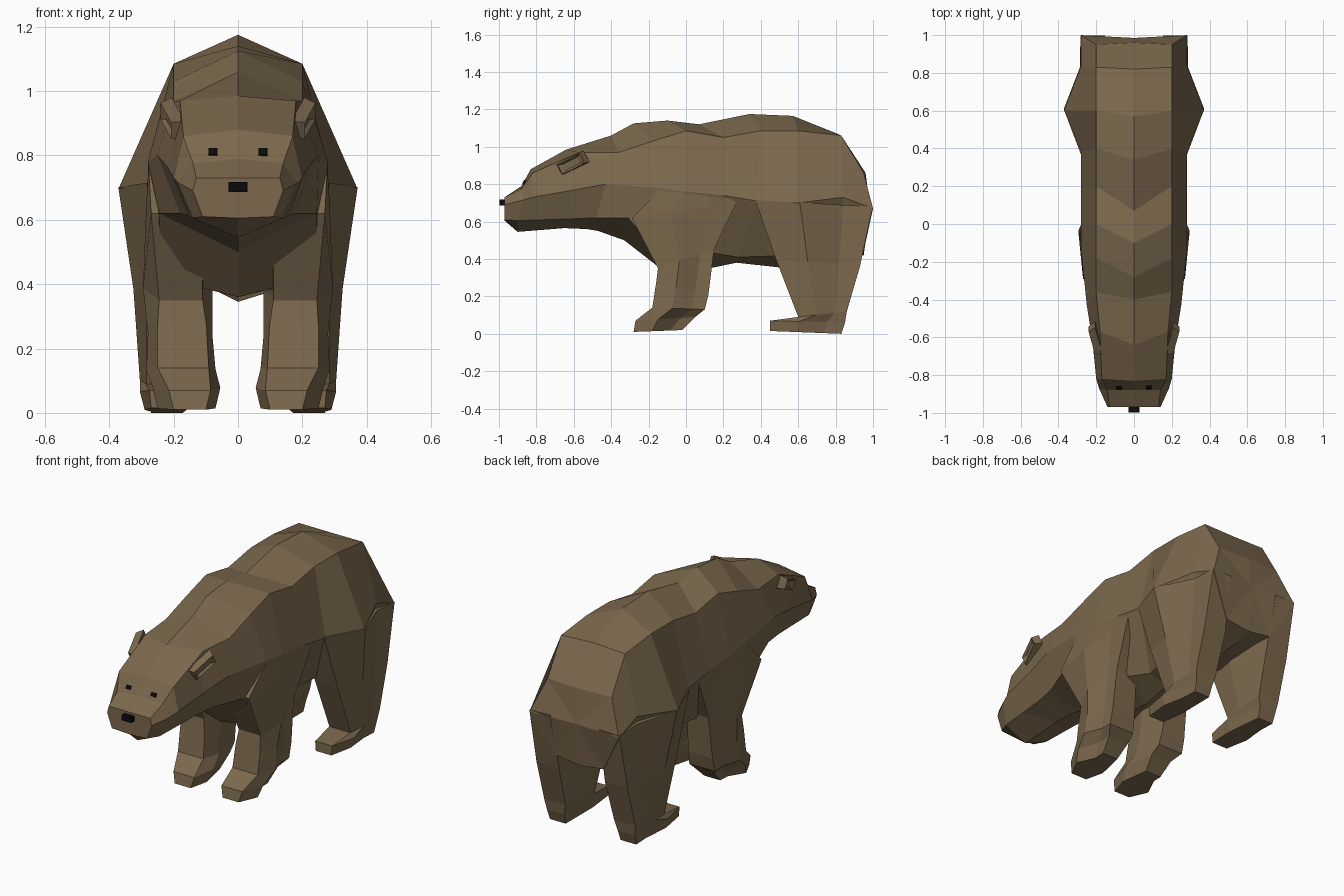
import bpy, bmesh, math
from mathutils import Matrix, Vector

if "Cube" in bpy.data.objects:
    bpy.data.objects.remove(bpy.data.objects["Cube"])


def material(name, col):
    m = bpy.data.materials.new(name)
    m.diffuse_color = (*col, 1)
    m.use_nodes = True
    m.node_tree.nodes["Principled BSDF"].inputs["Base Color"].default_value = m.diffuse_color
    return m


FUR = material("brown_fur", (0.20, 0.14, 0.075))
DARK = material("dark", (0.003, 0.003, 0.003))


def finish(bm, name, mat, mirror=False):
    bmesh.ops.recalc_face_normals(bm, faces=bm.faces)
    me = bpy.data.meshes.new(name)
    bm.to_mesh(me)
    bm.free()
    ob = bpy.data.objects.new(name, me)
    bpy.context.collection.objects.link(ob)
    me.materials.append(mat)
    if mirror:
        mod = ob.modifiers.new("mirror", 'MIRROR')
        mod.use_mirror_merge = False
    return ob


def loft(rings, end_point=None):
    """Skin closed rings; flat caps, or a fan to end_point at the last ring."""
    bm = bmesh.new()
    vs = [[bm.verts.new(p) for p in r] for r in rings]
    n = len(vs[0])
    for a, b in zip(vs, vs[1:]):
        for i in range(n):
            j = (i + 1) % n
            bm.faces.new((a[i], a[j], b[j], b[i]))
    bm.faces.new(vs[0])
    if end_point:
        c = bm.verts.new(end_point)
        for i in range(n):
            bm.faces.new((vs[-1][i], vs[-1][(i + 1) % n], c))
    else:
        bm.faces.new(vs[-1])
    return bm


def body_ring(top, shoulder, side, low, bottom):
    """Symmetric ring: top and bottom are (y, z), the rest (x, y, z)."""
    half = [shoulder, side, low]
    return ([(0, *top)] + half + [(0, *bottom)]
            + [(-x, y, z) for x, y, z in reversed(half)])


# Head rings, muzzle to neck
head = [
    ((-.97, .73), (.13, -.97, .73), (.14, -.97, .69), (.11, -.97, .61), (-.97, .605)),
    ((-.88, .79), (.14, -.88, .775), (.185, -.87, .715), (.14, -.90, .605), (-.90, .545)),
    ((-.83, .88), (.17, -.82, .86), (.20, -.82, .73), (.15, -.75, .61), (-.65, .565)),
    ((-.64, .985), (.18, -.57, .97), (.22, -.62, .765), (.16, -.60, .615), (-.53, .56)),
    ((-.40, 1.06), (.20, -.36, .97), (.25, -.43, .80), (.18, -.48, .62), (-.47, .55)),
]
# Trunk rings, shoulders to rump
trunk = [
    ((-.28, 1.125), (.20, -.18, 1.03), (.28, -.14, .78), (.245, -.31, .62), (-.33, .50)),
    ((-.10, 1.14), (.20, 0, 1.085), (.28, 0, .76), (.24, -.14, .42), (-.15, .36)),
    ((.07, 1.12), (.20, .20, 1.05), (.28, .20, .74), (.17, .15, .43), (.10, .345)),
    ((.34, 1.175), (.20, .40, 1.085), (.28, .38, .71), (.12, .28, .41), (.27, .38)),
    ((.57, 1.165), (.20, .60, 1.085), (.37, .60, .70), (.18, .60, .42), (.50, .355)),
    ((.82, 1.065), (.20, .83, 1.06), (.28, .84, .73), (.18, .85, .45), (.85, .39)),
    ((.96, .86), (.20, .95, .86), (.28, 1.0, .67), (.15, .95, .44), (.95, .42)),
]
finish(loft([body_ring(*r) for r in head + trunk], (0, .985, .67)), "body", FUR)


def leg(name, levels):
    """Seven-sided leg; level = front y,z, back y,z, inner x, outer x, inset."""
    rings = []
    for yf, zf, yb, zb, xi, xo, d in levels:
        def pt(x, t):
            return (x, yf + t * (yb - yf), zf + t * (zb - zf))
        rings.append([pt(xi + d * .6, 0), pt(xo - d, 0), pt(xo, .38), pt(xo - d, .75),
                      pt(xo - d, 1), pt(xi + d * .6, 1), pt(xi, .4)])
    finish(loft(rings), name, FUR, True)


leg("front_legs", [
    (-.14, .77, .20, .75, .12, .278, 0),
    (-.29, .62, .27, .70, .10, .285, .015),
    (-.15, .35, .15, .45, .08, .295, .05),
    (-.16, .27, .12, .21, .08, .28, .03),
    (-.18, .14, .10, .13, .07, .285, .035),
    (-.27, .07, .05, .09, .055, .265, .05),
    (-.28, .01, -.02, .02, .07, .25, .05),
])
leg("rear_legs", [
    (.37, .715, .998, .68, .10, .372, .09),
    (.48, .40, .93, .36, .12, .325, .04),
    (.60, .09, .86, .12, .14, .305, .02),
    (.45, .07, .85, .06, .15, .305, .03),
    (.45, .015, .83, 0, .16, .29, .02),
])


def block(name, loc, size, mat, rot=None, mirror=False, dish=False):
    bm = bmesh.new()
    bmesh.ops.create_cube(bm, size=1)
    if dish:  # hollow the outward face
        face = max(bm.faces, key=lambda f: f.calc_center_median().x)
        bmesh.ops.scale(bm, vec=(1, .8, .8), verts=face.verts)
        bmesh.ops.inset_region(bm, faces=[face], thickness=.2)
        bmesh.ops.translate(bm, vec=(-.3, 0, 0), verts=face.verts)
    mtx = Matrix.LocRotScale(Vector(loc), rot, Vector(size))
    bmesh.ops.transform(bm, matrix=mtx, verts=bm.verts)
    return finish(bm, name, mat, mirror)


# Ears, eyes and nose
ear_rot = (Matrix.Rotation(math.radians(27), 3, 'X')
           @ Matrix.Rotation(math.radians(-14), 3, 'Z')).to_quaternion()
block("ears", (.205, -.61, .91), (.04, .17, .07), FUR, ear_rot, True, True)
tilt = Matrix.Rotation(math.radians(-30), 3, 'X').to_quaternion()
block("eyes", (.078, -.862, .808), (.028, .02, .022), DARK, tilt, True)
block("nose", (0, -.98, .702), (.06, .035, .03), DARK)
